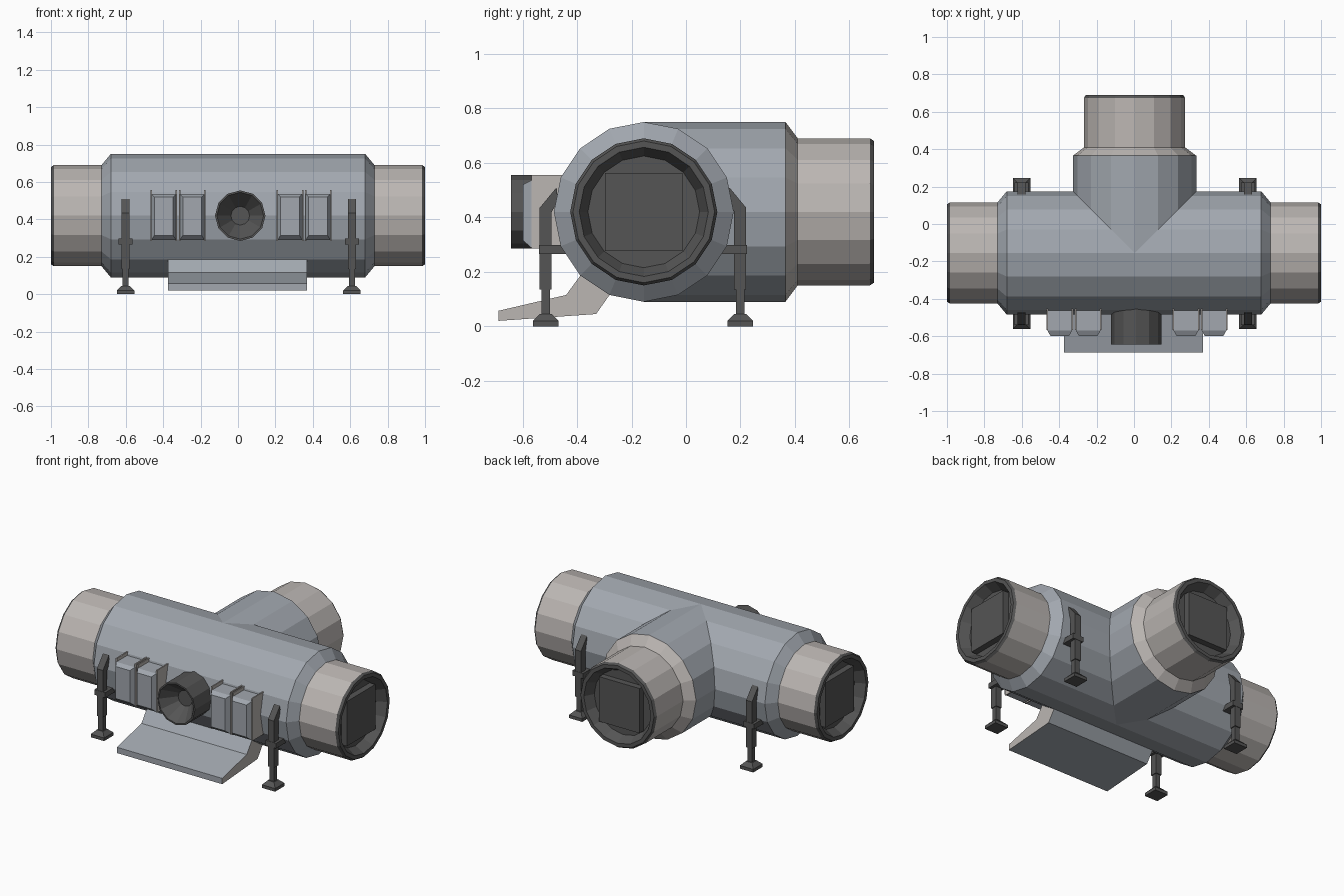
import bpy, bmesh
from math import sin, cos, pi
from mathutils import Vector

if "Cube" in bpy.data.objects:
    bpy.data.objects.remove(bpy.data.objects["Cube"])

UP = Vector((0, 0, 1))
AXIS_Y, AXIS_Z, MID = -0.155, 0.42, 0.003


def material(name, rgb):
    m = bpy.data.materials.new(name)
    m.diffuse_color = (*rgb, 1)
    m.use_nodes = True
    m.node_tree.nodes["Principled BSDF"].inputs["Base Color"].default_value = m.diffuse_color
    return m


HULL = material("hull_grey", (0.36, 0.39, 0.43))
PALE = material("pale_metal", (0.50, 0.47, 0.45))
DARK = material("dark_metal", (0.09, 0.09, 0.09))


def finish(name, bm, mats):
    bmesh.ops.recalc_face_normals(bm, faces=bm.faces[:])
    me = bpy.data.meshes.new(name)
    bm.to_mesh(me)
    bm.free()
    for m in mats:
        me.materials.append(m)
    ob = bpy.data.objects.new(name, me)
    bpy.context.collection.objects.link(ob)
    return ob


def lathe(name, origin, axis, profile, mats, bands=None, sides=16, mitre=False):
    """Revolve (distance, radius) pairs about an axis; bands gives a material slot per strip."""
    bm = bmesh.new()
    o, d = Vector(origin), Vector(axis)
    side = UP.cross(d)
    rings = []
    for i, (a, r) in enumerate(profile):
        ring = []
        for k in range(sides):
            t = 2 * pi * k / sides
            along = abs(r * sin(t)) if mitre and i == 0 else a
            ring.append(bm.verts.new(o + d * along + side * r * sin(t) + UP * r * cos(t)))
        rings.append(ring)
    for i in range(len(rings) - 1):
        for k in range(sides):
            n = (k + 1) % sides
            f = bm.faces.new((rings[i][k], rings[i][n], rings[i + 1][n], rings[i + 1][k]))
            f.material_index = bands[i] if bands else 0
    if not mitre:
        bm.faces.new(rings[0])
    cap = bm.faces.new(rings[-1])
    cap.material_index = bands[-1] if bands else 0
    return finish(name, bm, mats)


def extrude_x(name, pts, x0, x1, mats, cap_slot=0):
    """Extrude a (y, z) outline along x."""
    bm = bmesh.new()
    a, b = ([bm.verts.new((x, y, z)) for y, z in pts] for x in (x0, x1))
    for ring in (a, b):
        bm.faces.new(ring).material_index = cap_slot
    for i in range(len(pts)):
        j = (i + 1) % len(pts)
        bm.faces.new((a[i], a[j], b[j], b[i]))
    return finish(name, bm, mats)


def box(name, lo, hi, mat):
    pts = [(lo[1], lo[2]), (hi[1], lo[2]), (hi[1], hi[2]), (lo[1], hi[2])]
    return extrude_x(name, pts, lo[0], hi[0], [mat])


def frustum(name, layers, mat):
    """Stack of rectangles, each given by its four corners."""
    bm = bmesh.new()
    rings = [[bm.verts.new(p) for p in layer] for layer in layers]
    bm.faces.new(rings[0])
    bm.faces.new(rings[-1])
    for a, b in zip(rings, rings[1:]):
        for i in range(4):
            j = (i + 1) % 4
            bm.faces.new((a[i], a[j], b[j], b[i]))
    return finish(name, bm, [mat])


# Main hull and the mitred branch hull
lathe("main_hull", (0, AXIS_Y, AXIS_Z), (1, 0, 0),
      [(-0.73, 0.27), (-0.68, 0.33), (0.68, 0.33), (0.73, 0.27)], [HULL])
lathe("branch_hull", (MID, AXIS_Y, AXIS_Z), (0, 1, 0),
      [(0, 0.33), (0.52, 0.33)], [HULL], mitre=True)


# Docking ports with a bevelled rim, recess and square door
def port(name, origin, axis, end, start):
    lathe(name, origin, axis,
          start + [(end - 0.015, 0.27), (end, 0.26), (end, 0.237), (end - 0.06, 0.205)],
          [PALE, DARK], [0] * len(start) + [1, 1, 1, 1])
    d, c = Vector(axis), Vector(origin)
    s = UP.cross(d) * 0.143
    u = UP * 0.143
    frustum(name + "_door",
            [[c + d * a + p for p in (s + u, u - s, -s - u, s - u)]
             for a in (end - 0.08, end - 0.02)], DARK)


for label, sx in (("left", -1), ("right", 1)):
    port(label + "_port", (0, AXIS_Y, AXIS_Z), (sx, 0, 0), 1.0, [(0.70, 0.27)])
port("rear_port", (MID, AXIS_Y, AXIS_Z), (0, 1, 0), 0.845, [(0.52, 0.33), (0.565, 0.27)])

# Front funnel
lathe("front_funnel", (0.012, 0, AXIS_Z), (0, -1, 0),
      [(0.42, 0.135), (0.643, 0.135), (0.643, 0.125), (0.55, 0.05)], [DARK], sides=12)

# Equipment lockers in pairs, each between two thin side plates
for i, x in enumerate((-0.397, -0.245, 0.278, 0.428)):
    def rect(y, hw, z0, z1):
        return [(x - hw, y, z0), (x + hw, y, z0), (x + hw, y, z1), (x - hw, y, z1)]
    frustum(f"locker_{i + 1}",
            [rect(-0.44, 0.066, 0.29, 0.535), rect(-0.57, 0.066, 0.29, 0.535),
             rect(-0.598, 0.05, 0.315, 0.52)], HULL)
    for sx in (-1, 1):
        px = x + sx * 0.067
        box(f"locker_plate_{i + 1}", (px - 0.004, -0.567, 0.285), (px + 0.004, -0.44, 0.556), PALE)

# Entry ramp
extrude_x("ramp", [(-0.688, 0.02), (-0.33, 0.045), (-0.27, 0.13), (-0.29, 0.24),
                   (-0.385, 0.19), (-0.44, 0.115), (-0.688, 0.057)],
          -0.375, 0.37, [HULL, PALE], cap_slot=1)

# Four legs: foot, lower strut, upper strut with slanted head, clamp
for x in (-0.601, 0.609):
    for label, sy in (("front", -1), ("rear", 1)):
        def Y(out):
            return AXIS_Y - 0.003 + sy * out

        def square(z, h):
            c = Y(0.357)
            return [(x - h, c - h, z), (x + h, c - h, z), (x + h, c + h, z), (x - h, c + h, z)]
        frustum(label + "_foot", [square(0, 0.047), square(0.02, 0.047), square(0.045, 0.022)], DARK)
        frustum(label + "_lower_strut", [square(0.04, 0.016), square(0.15, 0.016)], DARK)
        outline = [(0.335, 0.135), (0.379, 0.135), (0.379, 0.435), (0.317, 0.51),
                   (0.312, 0.46), (0.335, 0.42)]
        extrude_x(label + "_upper_strut", [(Y(a), z) for a, z in outline],
                  x - 0.021, x + 0.021, [DARK])
        ys = sorted((Y(0.27), Y(0.381)))
        box(label + "_clamp", (x - 0.038, ys[0], 0.265), (x + 0.038, ys[1], 0.298), DARK)
